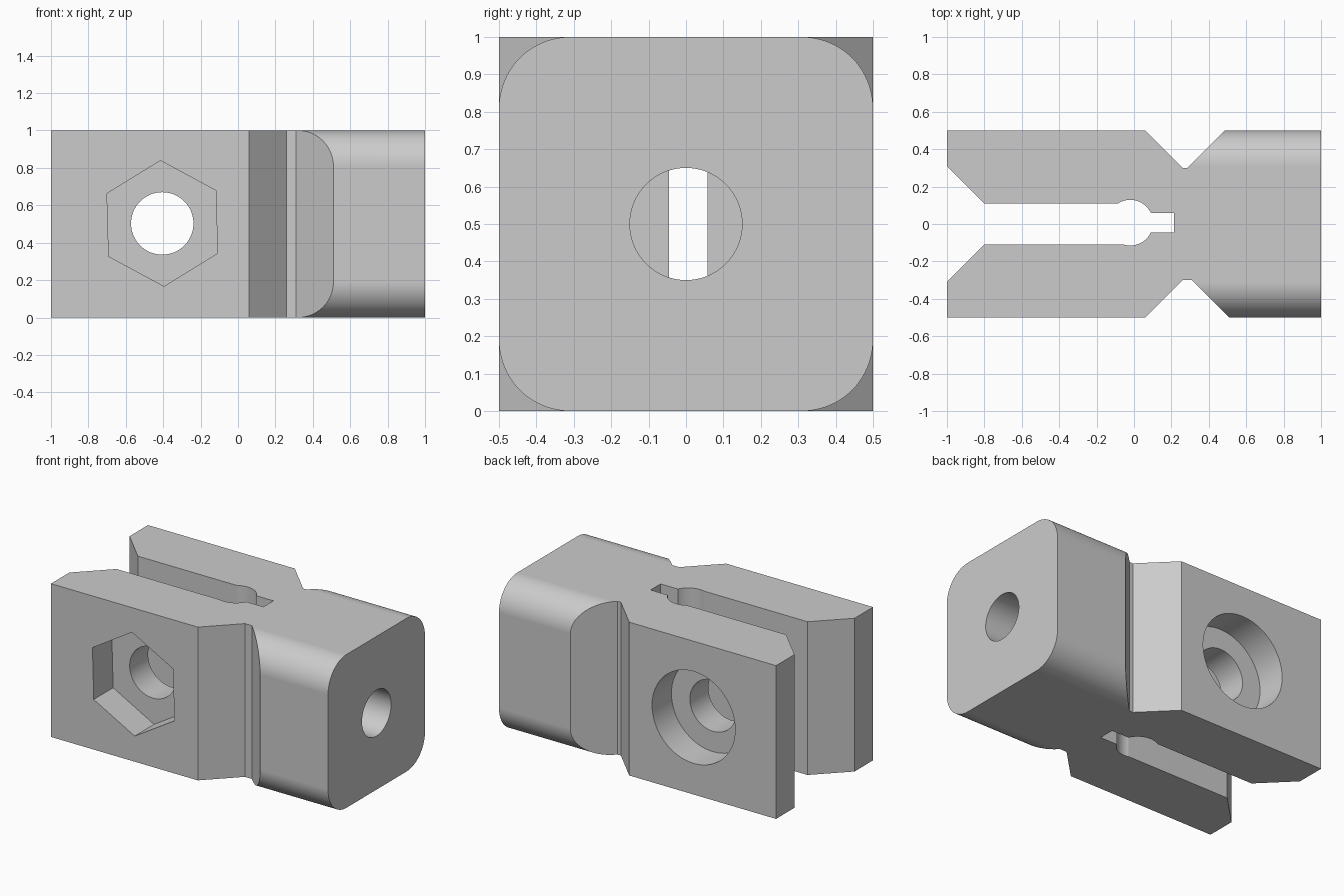
import bpy
import bmesh
import math

cube = bpy.data.objects.get("Cube")
if cube:
    bpy.data.objects.remove(cube, do_unlink=True)

# Single plain grey material
grey = bpy.data.materials.new("Plain grey")
grey.use_nodes = True
colour = (0.6, 0.6, 0.6, 1.0)
grey.diffuse_color = colour
grey.node_tree.nodes["Principled BSDF"].inputs["Base Color"].default_value = colour


def prism(name, points, axis, low, high):
    """Extrude a 2D outline along an axis from low to high."""
    place = {"x": lambda u, v, w: (w, u, v),
             "y": lambda u, v, w: (u, w, v),
             "z": lambda u, v, w: (u, v, w)}[axis]
    bm = bmesh.new()
    face = bm.faces.new([bm.verts.new(place(u, v, low)) for u, v in points])
    top = bmesh.ops.extrude_face_region(bm, geom=[face])
    offset = place(0, 0, high - low)
    bmesh.ops.translate(bm, vec=offset,
                        verts=[g for g in top["geom"] if isinstance(g, bmesh.types.BMVert)])
    bmesh.ops.recalc_face_normals(bm, faces=bm.faces)
    mesh = bpy.data.meshes.new(name)
    bm.to_mesh(mesh)
    bm.free()
    mesh.materials.append(grey)
    obj = bpy.data.objects.new(name, mesh)
    bpy.context.collection.objects.link(obj)
    return obj


def arc(cx, cy, radius, start, end, steps):
    """Points on an arc, angles in degrees, both ends included."""
    angles = [math.radians(start + (end - start) * i / steps) for i in range(steps + 1)]
    return [(cx + radius * math.cos(a), cy + radius * math.sin(a)) for a in angles]


def circle(cx, cy, radius, steps=64, turn=0):
    return arc(cx, cy, radius, turn, turn + 360, steps)[:-1]


def cut(target, cutter):
    cutter.hide_render = True
    mod = target.modifiers.new("Cut", "BOOLEAN")
    mod.operation = "DIFFERENCE"
    mod.solver = "EXACT"
    mod.object = cutter
    bpy.context.view_layer.objects.active = target
    bpy.ops.object.modifier_apply(modifier=mod.name)
    bpy.data.objects.remove(cutter, do_unlink=True)


# Clamp block outline: outer notches, flared jaw mouth and keyhole slot
outline = [(-1, -0.5), (0.06, -0.5), (0.26, -0.3), (0.31, -0.3), (0.51, -0.5), (1, -0.5),
           (1, 0.5), (0.485, 0.5), (0.285, 0.3), (0.26, 0.3), (0.06, 0.5), (-1, 0.5),
           (-1, 0.31), (-0.8, 0.11)]
outline += arc(-0.02, 0.007, 0.122, 122.4, 24.7, 20)
outline += [(0.215, 0.058), (0.215, -0.045)]
outline += arc(-0.02, 0.007, 0.122, -25.2, -106.5, 20)
outline += [(-0.8, -0.11), (-1, -0.31)]
block = prism("clamp_block", outline, "z", 0, 1)

# Rounded long edges of the shank
R = 0.19
for sy in (-1, 1):
    for sz in (-1, 1):
        corner = arc(0.5 - R, 0.5 - R, R, 0, 90, 20)
        corner += [(0.5 - R, 0.6), (0.6, 0.6), (0.6, 0.5 - R)]
        cut(block, prism("edge_cutter", [(sy * u, 0.5 + sz * v) for u, v in corner],
                         "x", 0.28, 1.1))

# Shank bore reaching the end of the slot
cut(block, prism("bore_cutter", circle(0, 0.5, 0.15), "x", 0.2, 1.1))

# Cross bolt hole, front nut pocket and rear bolt head recess
HX, HZ = -0.405, 0.503
cut(block, prism("bolt_cutter", circle(HX, HZ, 0.167), "y", -0.6, 0.6))
cut(block, prism("nut_cutter", circle(HX, HZ, 0.336, 6, 31.6), "y", -0.6, -0.3))
cut(block, prism("head_cutter", circle(HX, HZ, 0.3), "y", 0.3, 0.6))

# Smooth curved walls, keep machined edges crisp
bpy.ops.object.select_all(action="DESELECT")
block.select_set(True)
bpy.context.view_layer.objects.active = block
bpy.ops.object.shade_smooth_by_angle(angle=math.radians(25))
normals = block.modifiers.new("Weighted normals", "WEIGHTED_NORMAL")
normals.keep_sharp = True
